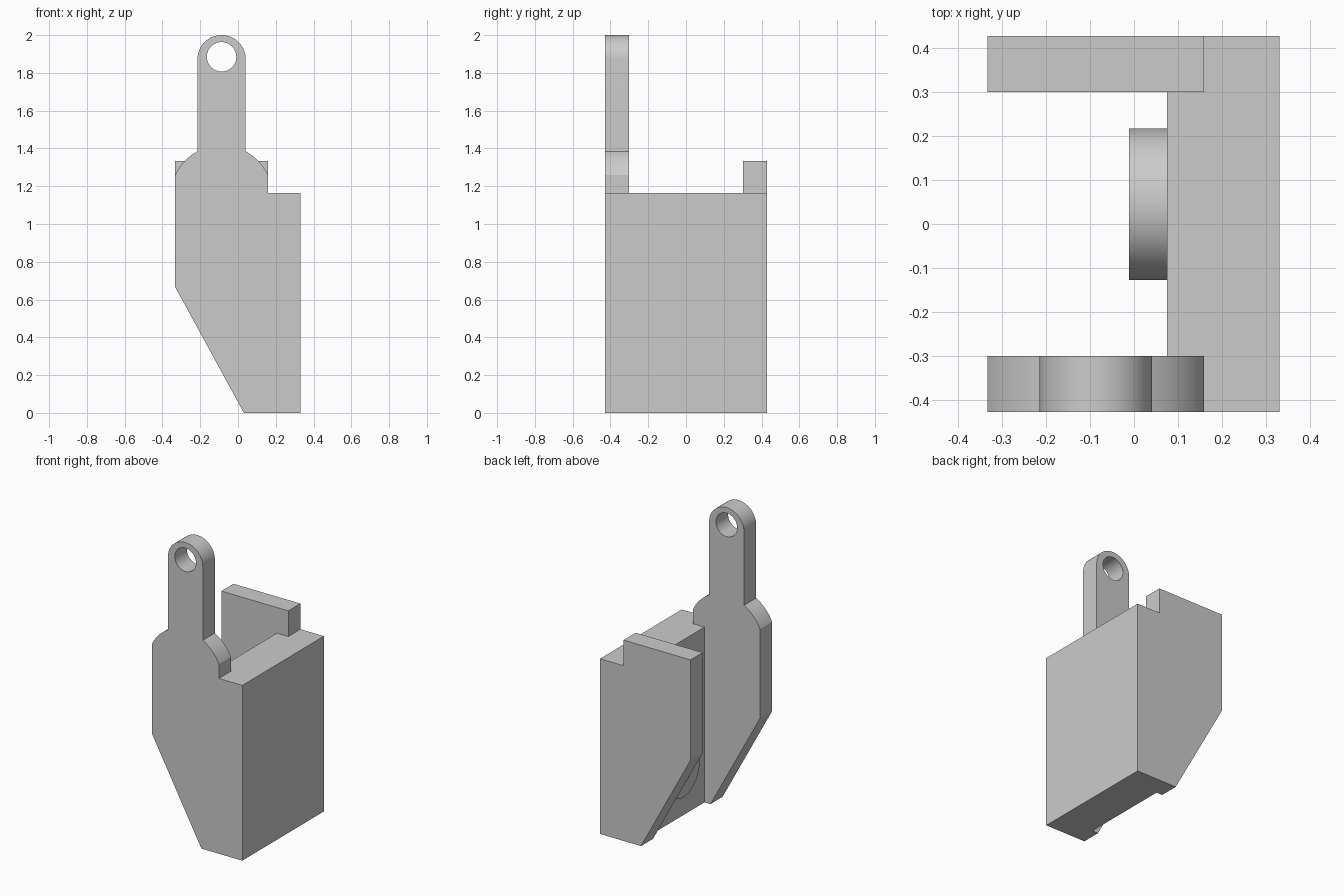
import bpy, bmesh
from math import pi, cos, sin, acos, asin, radians
from mathutils import Matrix

if "Cube" in bpy.data.objects:
    bpy.data.objects.remove(bpy.data.objects["Cube"])

grey = bpy.data.materials.new("plain grey")
grey.use_nodes = True
grey.diffuse_color = (0.6, 0.6, 0.6, 1)
grey.node_tree.nodes["Principled BSDF"].inputs["Base Color"].default_value = (0.6, 0.6, 0.6, 1)

LEFT, RIGHT, MID = -0.333, 0.159, -0.087   # plate edges and arm axis
SIDE, WALL = 0.331, 0.075                  # outer and inner face of the side block
DEPTH, INNER = 0.428, 0.301                # outer and inner face of the plates
LEDGE = 1.163


def arc(cx, cz, r, start, end, n):
    return [(cx + r * cos(start + (end - start) * i / n),
             cz + r * sin(start + (end - start) * i / n)) for i in range(n + 1)]


def circle(cx, cz, r, n=48):
    return arc(cx, cz, r, 0, 2 * pi, n)[:-1]


def prism(name, loops, y0, y1):
    """Extrude an x-z outline (later loops are holes) from y0 to y1."""
    bm = bmesh.new()
    for loop in loops:
        vs = [bm.verts.new((x, y0, z)) for x, z in loop]
        for a, b in zip(vs, vs[1:] + vs[:1]):
            bm.edges.new((a, b))
    bmesh.ops.triangle_fill(bm, use_beauty=True, edges=bm.edges[:])
    ext = bmesh.ops.extrude_face_region(bm, geom=bm.faces[:], use_keep_orig=True)
    moved = [g for g in ext["geom"] if isinstance(g, bmesh.types.BMVert)]
    bmesh.ops.translate(bm, verts=moved, vec=(0, y1 - y0, 0))
    bmesh.ops.recalc_face_normals(bm, faces=bm.faces[:])
    me = bpy.data.meshes.new(name)
    bm.to_mesh(me)
    bm.free()
    me.materials.append(grey)
    ob = bpy.data.objects.new(name, me)
    bpy.context.collection.objects.link(ob)
    return ob


def select(ob):
    bpy.ops.object.select_all(action='DESELECT')
    ob.select_set(True)
    bpy.context.view_layer.objects.active = ob


# Lower outline shared by both plates
lower = [(RIGHT, LEDGE), (SIDE, LEDGE), (SIDE, 0), (0.031, 0), (LEFT, 0.667)]

# Front plate: rounded shoulders, narrow arm with a round eye
half, arm, r_sh, z_sh = RIGHT - MID, 0.128, 0.27, 1.147
a0, a1 = acos(half / r_sh), acos(arm / r_sh)
front = (lower + arc(MID, z_sh, r_sh, pi - a0, pi - a1, 10)
         + arc(MID, 2 - arm, arm, pi, 0, 32)
         + arc(MID, z_sh, r_sh, a1, a0, 10))
housing = prism("housing", [front, circle(MID, 1.885, 0.078)], -DEPTH, -INNER)

# Back plate with square top, and the side block joining both plates
back_plate = prism("back_plate", [lower + [(LEFT, 1.333), (RIGHT, 1.333)]], INNER, DEPTH)
side_block = prism("side_block", [[(WALL, 0), (SIDE, 0), (SIDE, LEDGE), (WALL, LEDGE)]],
                   -INNER, INNER)

# Fuse the plates and block into one clean body
for part in (side_block, back_plate):
    mod = housing.modifiers.new("fuse", 'BOOLEAN')
    mod.operation, mod.solver, mod.object = 'UNION', 'EXACT', part
    select(housing)
    bpy.ops.object.modifier_apply(modifier=mod.name)
    bpy.data.objects.remove(part)

bm = bmesh.new()
bm.from_mesh(housing.data)
bmesh.ops.remove_doubles(bm, verts=bm.verts[:], dist=0.0005)
bmesh.ops.dissolve_limit(bm, angle_limit=radians(1), verts=bm.verts[:], edges=bm.edges[:])
bm.to_mesh(housing.data)
bm.free()

# Round boss with a hole on the inner wall, turned to face -x
boss = prism("wall_boss", [circle(0, 0, 0.172), circle(0, 0, 0.086)], 0, 0.086)
boss.data.transform(Matrix.Translation((WALL, 0.045, 0.36)) @ Matrix.Rotation(pi / 2, 4, 'Z'))

for ob in (housing, boss):
    select(ob)
    bpy.ops.object.shade_smooth_by_angle(angle=radians(25))
